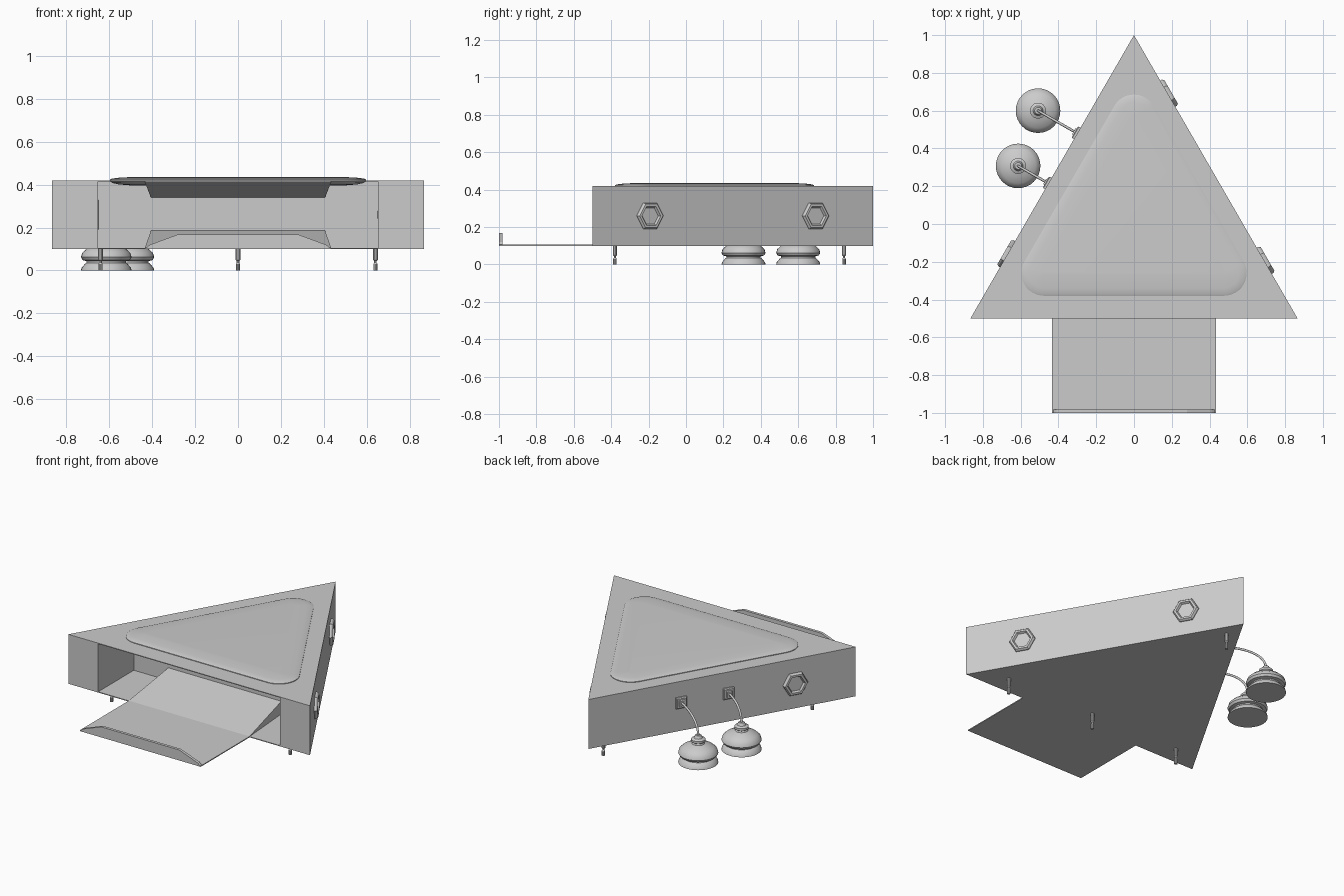
import bpy, bmesh, math
from mathutils import Matrix, Vector

if "Cube" in bpy.data.objects:
    bpy.data.objects.remove(bpy.data.objects["Cube"])

S3 = math.sqrt(3)


def finish(name, bm, matrix=None, smooth=False):
    bmesh.ops.remove_doubles(bm, verts=bm.verts, dist=1e-5)
    bmesh.ops.recalc_face_normals(bm, faces=bm.faces)
    if matrix:
        bm.transform(matrix)
    me = bpy.data.meshes.new(name)
    bm.to_mesh(me)
    bm.free()
    if smooth:
        me.shade_smooth()
        me.set_sharp_from_angle(angle=math.radians(35))
    ob = bpy.data.objects.new(name, me)
    bpy.context.collection.objects.link(ob)
    return ob


def loft(name, rings, matrix=None, smooth=False):
    """Skin closed rings of equal point count and cap both ends."""
    bm = bmesh.new()
    vs = [[bm.verts.new(p) for p in r] for r in rings]
    n = len(vs[0])
    for a, b in zip(vs, vs[1:]):
        for i in range(n):
            j = (i + 1) % n
            bm.faces.new((a[i], a[j], b[j], b[i]))
    bm.faces.new(vs[0])
    bm.faces.new(vs[-1])
    return finish(name, bm, matrix, smooth)


def lathe(name, profile, segs, matrix, smooth=False):
    ang = [2 * math.pi * i / segs for i in range(segs)]
    rings = [[(r * math.cos(a), r * math.sin(a), z) for a in ang] for r, z in profile]
    return loft(name, rings, matrix, smooth)


def prism(name, pts, z0, z1):
    return loft(name, [[(x, y, z) for x, y in pts] for z in (z0, z1)])


def on_side(side, y, z):
    """Frame on a slanted side wall: local z points outward, local y up."""
    n, up = Vector((side * S3 / 2, 0.5, 0)), Vector((0, 0, 1))
    m = Matrix((up.cross(n), up, n)).transposed().to_4x4()
    m.translation = (side * (1 - y) / S3, y, z)
    return m


# Triangular body with the wide front bay cut out
body = prism("body", [(0, 1), (-S3 / 2, -0.5), (S3 / 2, -0.5)], 0.1, 0.42)
cutter = prism("bay_cutter", [(-0.652, -0.6), (0.652, -0.6), (0.652, -0.135), (-0.652, -0.135)], 0.105, 0.415)
cutter.hide_render = True
mod = body.modifiers.new("bay", "BOOLEAN")
mod.object, mod.operation, mod.solver = cutter, "DIFFERENCE", "EXACT"
bpy.context.view_layer.objects.active = body
bpy.ops.object.modifier_apply(modifier="bay")
bpy.data.objects.remove(cutter)


# Rounded triangular pad bulging through the top
def pad_ring(inset, z, R=0.79, r=0.12):
    pts = []
    for k in range(3):
        c = math.radians(90 + 120 * k)
        for i in range(13):
            a = c + math.radians(-60 + 10 * i)
            d, rr = R - 2 * r, r - inset
            pts.append((d * math.cos(c) + rr * math.cos(a),
                        0.015 + d * math.sin(c) + rr * math.sin(a), z))
    return pts


loft("top_pad", [pad_ring(i, z) for i, z in (
    (0.1, 0.396), (0.04, 0.401), (0.01, 0.408), (0, 0.416), (0, 0.424),
    (0.01, 0.428), (0.04, 0.432), (0.11, 0.436))], smooth=True)


# Fold-down door, its raised lip, and the slopes inside the bay
def strip(name, sections):
    return loft(name, [[(-w, y, a), (w, y, a), (w, y, b), (-w, y, b)] for y, w, a, b in sections])


strip("door_flap", [(-1, 0.433, 0.1, 0.106), (-0.49, 0.433, 0.1, 0.106)])
loft("door_lip", [[(-0.43, y, 0.103), (0.43, y, 0.103), (0.41, y, 0.12), (0.28, y, 0.168),
                   (-0.28, y, 0.168), (-0.41, y, 0.12)] for y in (-1, -0.982)])
strip("bay_ramp", [(-0.5, 0.433, 0.101, 0.106), (-0.13, 0.405, 0.101, 0.188)])
strip("bay_ceiling_slope", [(-0.4, 0.433, 0.41, 0.416), (-0.13, 0.405, 0.338, 0.416)])

# Hexagonal sockets on the side walls
hex_profile = [(0, -0.005), (0.08, -0.005), (0.08, 0.01), (0.072, 0.02), (0.058, 0.02), (0.05, 0.007), (0, 0.007)]
for i, (side, y) in enumerate(((1, -0.195), (1, 0.69), (-1, -0.16))):
    lathe(f"hex_socket_{i}", hex_profile, 6, on_side(side, y, 0.26))

# Tethered floor pods: wall plate, cable and lathed pod
plate = [(0, -0.005), (0.05, -0.005), (0.05, 0.01), (0.042, 0.015), (0.028, 0.015), (0.022, 0.022), (0, 0.022)]
pod = [(0, 0), (0.118, 0), (0.115, 0.012), (0.1, 0.03), (0.092, 0.036), (0.092, 0.044), (0.11, 0.048),
       (0.118, 0.062), (0.112, 0.082), (0.092, 0.1), (0.06, 0.115), (0.038, 0.122), (0.034, 0.13),
       (0.042, 0.136), (0.042, 0.15), (0.026, 0.158), (0.018, 0.175), (0, 0.175)]
for i, (y, reach) in enumerate(((0.48, 0.24), (0.215, 0.185))):
    m = on_side(-1, y, 0.285)
    lathe(f"cable_plate_{i}", plate, 4, m @ Matrix.Rotation(math.pi / 4, 4, "Z"))
    end = m @ Vector((0, 0, reach))
    lathe(f"floor_pod_{i}", pod, 32, Matrix.Translation((end.x, end.y, 0)), True)
    cu = bpy.data.curves.new(f"cable_{i}", "CURVE")
    cu.dimensions, cu.bevel_depth, cu.bevel_resolution = "3D", 0.007, 2
    cu.use_fill_caps = True
    sp = cu.splines.new("BEZIER")
    sp.bezier_points.add(1)
    a, b = sp.bezier_points
    for p in (a, b):
        p.handle_left_type = p.handle_right_type = "FREE"
    a.co, b.co = m @ Vector((0, 0, 0.01)), (end.x, end.y, 0.165)
    a.handle_left, a.handle_right = a.co, m @ Vector((0, 0, reach * 0.65))
    b.handle_left, b.handle_right = (end.x, end.y, 0.24), b.co
    bpy.context.collection.objects.link(bpy.data.objects.new(f"cable_{i}", cu))

# Slim feet
foot = [(0, 0), (0.01, 0), (0.01, 0.03), (0.006, 0.036), (0.006, 0.044), (0.012, 0.05), (0.012, 0.102), (0, 0.102)]
for i, (x, y) in enumerate(((-0.64, -0.38), (0, -0.38), (0.64, -0.38), (0, 0.845))):
    lathe(f"foot_{i}", foot, 10, Matrix.Translation((x, y, 0)))
